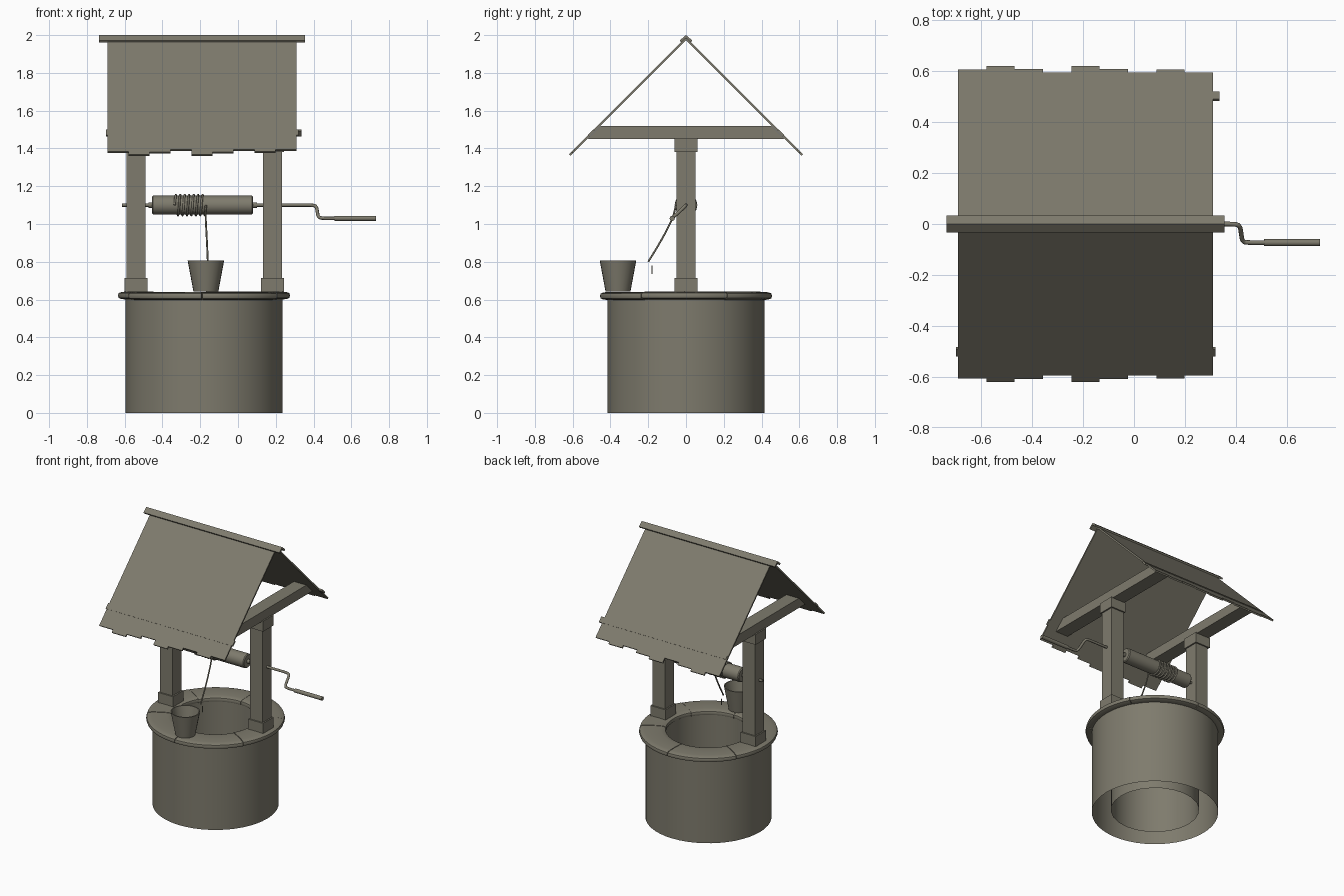
import bpy, bmesh, math, random
from mathutils import Vector

random.seed(4)
if "Cube" in bpy.data.objects:
    bpy.data.objects.remove(bpy.data.objects["Cube"])

mat = bpy.data.materials.new("weathered grey brown")
mat.use_nodes = True
COLOUR = (0.21, 0.198, 0.153, 1)
mat.diffuse_color = COLOUR
mat.node_tree.nodes["Principled BSDF"].inputs["Base Color"].default_value = COLOUR

CX = -0.18          # well axis
POSTS = (-0.54, 0.183)
AXLE_Z = 1.10


def finish(name, bm, smooth=False):
    bmesh.ops.recalc_face_normals(bm, faces=bm.faces)
    mesh = bpy.data.meshes.new(name)
    bm.to_mesh(mesh)
    bm.free()
    mesh.materials.append(mat)
    obj = bpy.data.objects.new(name, mesh)
    bpy.context.collection.objects.link(obj)
    if smooth:
        bpy.ops.object.select_all(action='DESELECT')
        obj.select_set(True)
        bpy.context.view_layer.objects.active = obj
        bpy.ops.object.shade_smooth_by_angle(angle=math.radians(40))
    return obj


def sweep(name, rings, closed_profile=False, caps=False, wrap=True):
    """Skin a list of equally long point rings."""
    bm = bmesh.new()
    rows = [[bm.verts.new(p) for p in ring] for ring in rings]
    n = len(rows[0])
    pairs = list(zip(rows, rows[1:]))
    if wrap:
        pairs.append((rows[-1], rows[0]))
    for a, b in pairs:
        for i in range(n if closed_profile else n - 1):
            j = (i + 1) % n
            bm.faces.new((a[i], a[j], b[j], b[i]))
    if caps:
        bm.faces.new(rows[0])
        bm.faces.new(rows[-1])
    return finish(name, bm, True)


def lathe(name, profile, centre, sides, closed=False):
    rings = []
    for k in range(sides):
        a = math.tau * k / sides
        rings.append([(centre[0] + r * math.cos(a), centre[1] + r * math.sin(a), z)
                      for r, z in profile])
    return sweep(name, rings, closed)


def box(name, x, y, z):
    bm = bmesh.new()
    bmesh.ops.create_cube(bm, size=1)
    for v in bm.verts:
        v.co = [sum(r) / 2 + c * (r[1] - r[0]) for r, c in zip((x, y, z), v.co)]
    return finish(name, bm)


def prism(name, outline, x0, x1):
    """Extrude a y-z outline along x."""
    bm = bmesh.new()
    face = bm.faces.new([bm.verts.new((x0, y, z)) for y, z in outline])
    ext = bmesh.ops.extrude_face_region(bm, geom=[face])["geom"]
    for v in ext:
        if isinstance(v, bmesh.types.BMVert):
            v.co.x = x1
    return finish(name, bm)


def tube(name, points, radius, smooth_path=False, res=2):
    curve = bpy.data.curves.new(name, 'CURVE')
    curve.dimensions = '3D'
    curve.bevel_depth = radius
    curve.bevel_resolution = res
    curve.use_fill_caps = True
    spline = curve.splines.new('NURBS' if smooth_path else 'POLY')
    spline.points.add(len(points) - 1)
    for p, co in zip(spline.points, points):
        p.co = (*co, 1)
    if smooth_path:
        spline.use_endpoint_u = True
        spline.order_u = 3
        spline.resolution_u = 6
    curve.materials.append(mat)
    obj = bpy.data.objects.new(name, curve)
    bpy.context.collection.objects.link(obj)
    return obj


# Well walls, open below
lathe("outer_wall", [(0.415, 0), (0.415, 0.61)], (CX, 0), 48)
lathe("inner_wall", [(0.29, 0.02), (0.29, 0.61)], (CX, 0), 24)

# Rim of rounded stones with narrow joints
STONES = 6
for s in range(STONES):
    lift = random.uniform(-0.004, 0.004)
    rings = []
    for k in range(11):
        a = math.tau * (s + 0.004 + 0.992 * k / 10) / STONES + 0.5
        ring = []
        for m in range(16):
            t = math.tau * m / 16
            c, d = math.cos(t), math.sin(t)
            r = 0.367 + 0.089 * math.copysign(abs(c) ** 0.6, c)
            z = 0.622 + lift + 0.022 * math.copysign(abs(d) ** 0.6, d)
            ring.append((CX + r * math.cos(a), r * math.sin(a), z))
        rings.append(ring)
    sweep(f"rim_stone_{s + 1}", rings, True, True, False)

# Posts with blocks at both ends, and the cross beams cut to the roof slope
for side, x in zip(("right", "left"), POSTS):
    box(f"{side}_post", (x - 0.05, x + 0.05), (-0.05, 0.05), (0.63, 1.46))
    box(f"{side}_post_base", (x - 0.06, x + 0.06), (-0.06, 0.06), (0.63, 0.715))
    box(f"{side}_post_head", (x - 0.06, x + 0.06), (-0.06, 0.06), (1.38, 1.455))
    prism(f"{side}_beam", [(-0.52, 1.45), (0.52, 1.45), (0.45, 1.52), (-0.45, 1.52)],
          x - 0.05, x + 0.05)

# Roof slopes made of planks with uneven ends
ENDS = (0.605, 0.62, 0.608, 0.595, 0.62, 0.608, 0.594, 0.606, 0.594)
WIDTH = 1.0 / len(ENDS)
for side, s in (("front", -1), ("back", 1)):
    for i, end in enumerate(ENDS):
        x0 = -0.69 + i * WIDTH
        prism(f"{side}_roof_plank_{i + 1}",
              [(0, 1.989), (s * end, 1.989 - end),
               (s * (end - 0.008), 1.981 - end), (0, 1.973)], x0, x0 + WIDTH)
    # Ridge strip and eave batten
    prism(f"{side}_ridge_strip",
          [(0, 2.0), (s * 0.033, 1.967 + 0.005), (s * 0.026, 1.962), (0, 1.984)],
          -0.735, 0.355)
    shift = 0.008 * s
    prism(f"{side}_batten",
          [(s * 0.483 + shift, 1.501), (s * 0.512 + shift, 1.472),
           (s * 0.503 + shift, 1.463), (s * 0.474 + shift, 1.492)],
          -0.69 + shift, 0.327 + shift)

# Drum on its axle
bm = bmesh.new()
bmesh.ops.create_cone(bm, cap_ends=True, segments=24, radius1=0.05, radius2=0.05, depth=0.535)
bmesh.ops.bevel(bm, geom=[e for e in bm.edges if abs(e.verts[0].co.z - e.verts[1].co.z) < 0.01],
                offset=0.006, segments=1, affect='EDGES')
drum = finish("drum", bm, True)
drum.rotation_euler.y = math.pi / 2
drum.location = (-0.188, 0, AXLE_Z)
tube("drum_collar", [(-0.475, 0, AXLE_Z), (0.1, 0, AXLE_Z)], 0.015)

# Axle bent into a crank, and its grip
tube("axle_crank", [(-0.615, 0, AXLE_Z), (0.34, 0, AXLE_Z), (0.39, 0, AXLE_Z),
                    (0.415, -0.005, 1.095), (0.42, -0.035, 1.065), (0.425, -0.07, 1.035),
                    (0.45, -0.073, 1.03), (0.49, -0.073, 1.03), (0.54, -0.073, 1.03)],
     0.009, True)
tube("crank_grip", [(0.51, -0.073, 1.03), (0.73, -0.073, 1.03)], 0.014, res=3)

# Rope wound on the drum, then hanging to the bucket
TURNS = 7
coil = []
for k in range(TURNS * 16 + 1):
    a = math.tau * k / 16
    coil.append((-0.335 + 0.165 * k / (TURNS * 16),
                 -0.054 * math.cos(a), AXLE_Z + 0.054 * math.sin(a)))
tube("rope_coil", coil, 0.006, res=1)
tube("hanging_rope", [(-0.17, -0.054, 1.10), (-0.172, -0.062, 1.05), (-0.168, -0.1, 0.97),
                      (-0.163, -0.15, 0.88), (-0.16, -0.2, 0.8)], 0.005, True, 1)
tube("rope_end", [(-0.16, -0.18, 0.78), (-0.16, -0.18, 0.735)], 0.003, res=1)

# Bucket standing on the rim
lathe("bucket", [(0.0, 0.643), (0.066, 0.643), (0.097, 0.808), (0.09, 0.808),
                 (0.06, 0.655), (0.0, 0.655)], (-0.17, -0.36), 24)
